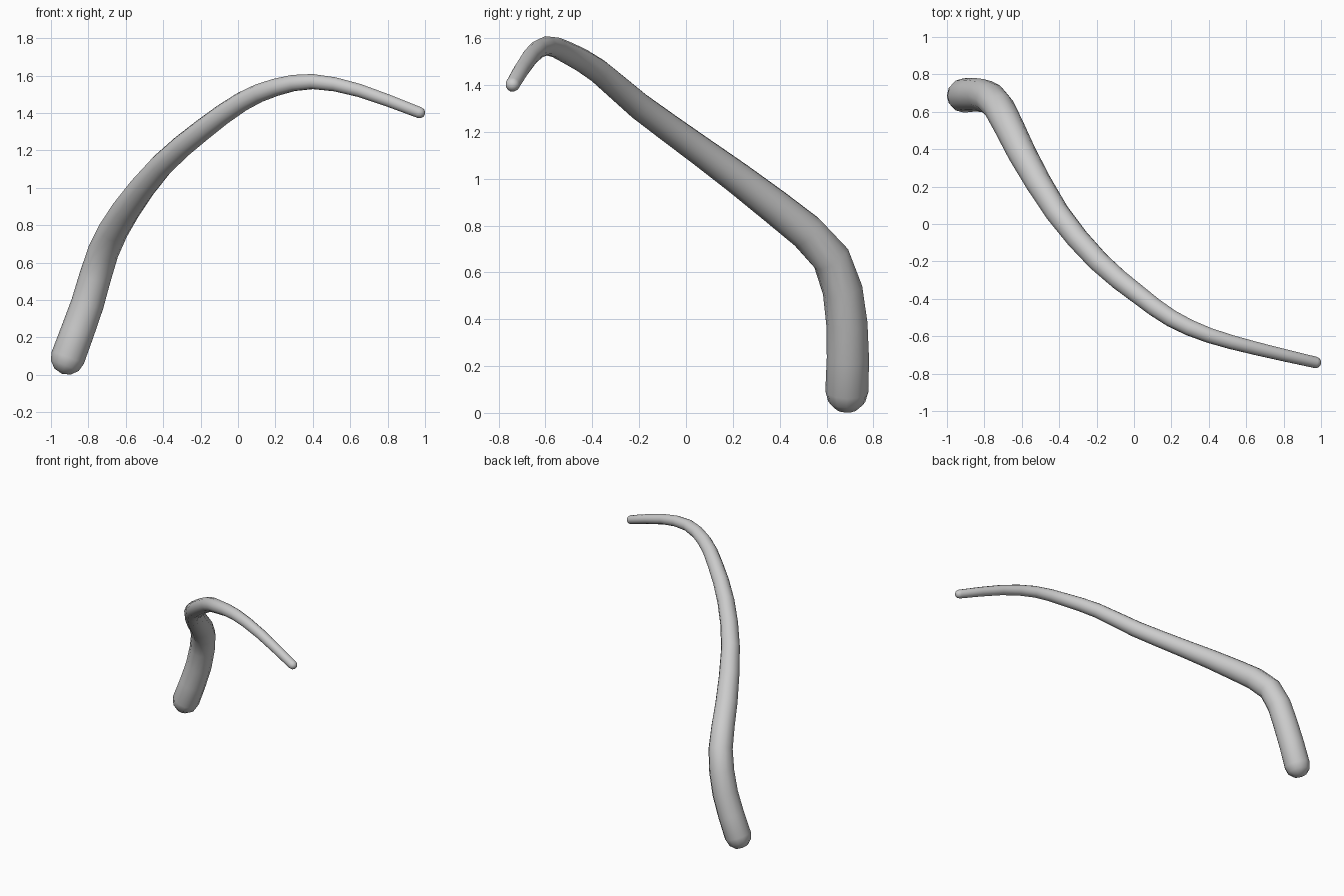
import bpy, bmesh, math
from mathutils import Vector

if "Cube" in bpy.data.objects:
    bpy.data.objects.remove(bpy.data.objects["Cube"])

# Centre line: x, y, z, radius from the thick foot to the thin tip
PATH = [
    (-0.91, 0.687, 0.092, 0.092),
    (-0.805, 0.687, 0.38, 0.088),
    (-0.72, 0.62, 0.66, 0.083),
    (-0.60, 0.38, 0.88, 0.076),
    (-0.41, 0.06, 1.12, 0.064),
    (-0.19, -0.20, 1.31, 0.058),
    (0.02, -0.375, 1.46, 0.052),
    (0.20, -0.505, 1.537, 0.047),
    (0.40, -0.595, 1.568, 0.041),
    (0.65, -0.665, 1.52, 0.036),
    (0.97, -0.74, 1.402, 0.031),
]
SIDES, STEPS, CAP = 12, 2, 3


def smooth_path(pts):
    """Catmull-Rom refinement of the path, radius included."""
    p = [Vector(q) for q in pts]
    p = [2 * p[0] - p[1]] + p + [2 * p[-1] - p[-2]]
    out = []
    for i in range(1, len(p) - 2):
        a, b, c, d = p[i - 1:i + 3]
        for s in range(STEPS):
            t = s / STEPS
            out.append(0.5 * (2 * b + (c - a) * t + (2 * a - 5 * b + 4 * c - d) * t * t
                              + (3 * b - a - 3 * c + d) * t ** 3))
    return out + [p[-2]]


def tapered_tube(name, pts):
    path = smooth_path(pts)
    pos = [q.to_3d() for q in path]
    rad = [q[3] for q in path]
    n = len(pos)
    tan = [(pos[min(i + 1, n - 1)] - pos[max(i - 1, 0)]).normalized() for i in range(n)]
    stations = [(pos[i], tan[i], rad[i]) for i in range(n)]

    # Rounded ends
    def cap(i, sign):
        angles = [math.pi / 2 * k / CAP for k in range(1, CAP)]
        return [(pos[i] + tan[i] * sign * rad[i] * math.sin(a), tan[i], rad[i] * math.cos(a))
                for a in angles]
    stations = cap(0, -1)[::-1] + stations + cap(n - 1, 1)

    bm = bmesh.new()
    rings = []
    normal = Vector((0, 1, 0))
    for c, t, r in stations:
        normal = (normal - t * normal.dot(t)).normalized()
        side = t.cross(normal)
        rings.append([bm.verts.new(c + r * (math.cos(a) * normal + math.sin(a) * side))
                      for a in (math.tau * k / SIDES for k in range(SIDES))])
    for a, b in zip(rings, rings[1:]):
        for k in range(SIDES):
            j = (k + 1) % SIDES
            bm.faces.new((a[k], a[j], b[j], b[k]))
    for ring, i, sign in ((rings[0], 0, -1), (rings[-1], n - 1, 1)):
        pole = bm.verts.new(pos[i] + tan[i] * sign * rad[i])
        for k in range(SIDES):
            bm.faces.new((ring[k], ring[(k + 1) % SIDES], pole))
    bmesh.ops.recalc_face_normals(bm, faces=bm.faces)
    for f in bm.faces:
        f.smooth = True
    mesh = bpy.data.meshes.new(name)
    bm.to_mesh(mesh)
    bm.free()
    obj = bpy.data.objects.new(name, mesh)
    bpy.context.collection.objects.link(obj)
    return obj


# Single curved, tapering stem
tapered_tube("curved_stem", PATH)
